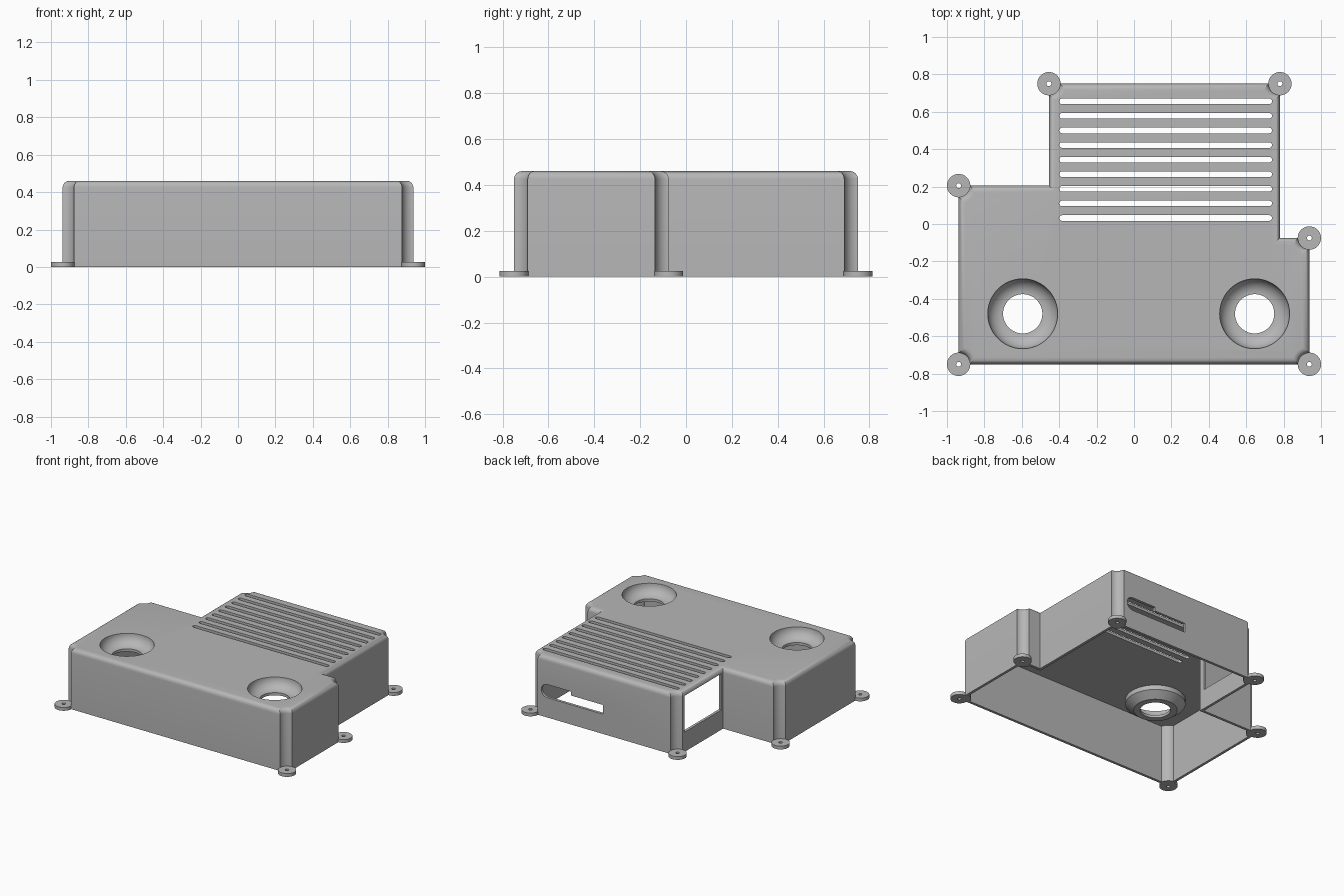
import bpy, bmesh, math

if "Cube" in bpy.data.objects:
    bpy.data.objects.remove(bpy.data.objects["Cube"], do_unlink=True)

HEIGHT, WALL, ROUND = 0.46, 0.02, 0.035
SCALLOP, FOOT_R, FOOT_H = 0.06, 0.0625, 0.025
BOWL_R, HOLE_R, BOWL_DEPTH = 0.187, 0.105, 0.08
BOWLS = [(-0.595, -0.48), (0.645, -0.48)]

# Plan corners, anticlockwise; True marks a screw corner with a scallop
CORNERS = [((-0.9375, -0.75), True), ((0.9375, -0.75), True),
           ((0.9375, -0.075), True), ((0.78, -0.075), False),
           ((0.78, 0.75), True), ((-0.455, 0.75), True),
           ((-0.455, 0.205), False), ((-0.9375, 0.205), True)]

grey = bpy.data.materials.new("matte grey")
grey.use_nodes = True
grey.diffuse_color = (0.47, 0.47, 0.47, 1)
grey.node_tree.nodes["Principled BSDF"].inputs["Base Color"].default_value = (0.47, 0.47, 0.47, 1)


def finish(name, bm, location=(0, 0, 0)):
    bmesh.ops.recalc_face_normals(bm, faces=bm.faces)
    mesh = bpy.data.meshes.new(name)
    bm.to_mesh(mesh)
    bm.free()
    mesh.materials.append(grey)
    obj = bpy.data.objects.new(name, mesh)
    obj.location = location
    bpy.context.collection.objects.link(obj)
    return obj


def activate(obj):
    bpy.ops.object.select_all(action='DESELECT')
    obj.select_set(True)
    bpy.context.view_layer.objects.active = obj


def smooth(obj):
    activate(obj)
    bpy.ops.object.shade_smooth_by_angle(angle=math.radians(35))


def bridge(bm, a, b):
    n = len(a)
    for i in range(n):
        j = (i + 1) % n
        bm.faces.new((a[i], a[j], b[j], b[i]))


def arc(cx, cy, r, start, end, steps=12):
    angles = [math.radians(start + (end - start) * i / steps) for i in range(steps + 1)]
    return [(cx + r * math.cos(a), cy + r * math.sin(a)) for a in angles]


def unit(a, b):
    length = math.dist(a, b)
    return (b[0] - a[0]) / length, (b[1] - a[1]) / length


def outline(inset):
    """Plan outline moved inwards, with a concave arc round each screw."""
    points = []
    for i, (p, scalloped) in enumerate(CORNERS):
        d1 = unit(CORNERS[i - 1][0], p)
        d2 = unit(p, CORNERS[(i + 1) % len(CORNERS)][0])
        if scalloped:
            r = SCALLOP + inset
            lean = math.degrees(math.asin(inset / r))
            for u, v in arc(0, 0, r, lean, 90 - lean):
                points.append((p[0] - d1[0] * u + d2[0] * v,
                               p[1] - d1[1] * u + d2[1] * v))
        else:
            points.append((p[0] + inset * (-d1[1] - d2[1]),
                           p[1] + inset * (d1[0] + d2[0])))
    return points


def lathe(name, profile, location, segments=48):
    """Closed ring turned from a closed (radius, z) profile."""
    bm = bmesh.new()
    rings = []
    for i in range(segments):
        a = math.tau * i / segments
        rings.append([bm.verts.new((r * math.cos(a), r * math.sin(a), z)) for r, z in profile])
    for i in range(segments):
        bridge(bm, rings[i], rings[(i + 1) % segments])
    obj = finish(name, bm, location)
    smooth(obj)
    return obj


def add_prism(bm, points, low, high, place):
    a = [bm.verts.new(place(u, v, low)) for u, v in points]
    b = [bm.verts.new(place(u, v, high)) for u, v in points]
    bm.faces.new(a)
    bm.faces.new(b)
    bridge(bm, a, b)


# Hollow case, open below, with a rounded upper edge
layers = [(WALL, HEIGHT - WALL), (WALL, 0), (0, 0)]
layers += [(ROUND - x, HEIGHT - ROUND + z) for x, z in arc(0, 0, ROUND, 0, 90, 6)]
bm = bmesh.new()
rings = [[bm.verts.new((x, y, z)) for x, y in outline(inset)] for inset, z in layers]
for lower, upper in zip(rings, rings[1:]):
    bridge(bm, lower, upper)
bm.faces.new(rings[0])
bm.faces.new(rings[-1])
case = finish("case", bm)

# Cutters: vent slots, bowl holes, rear port and side opening
bm = bmesh.new()


def flat(u, v, w):
    return u, v, w


def rear(u, v, w):
    return u, w, v


def side(u, v, w):
    return w, u, v


for i in range(9):
    y = 0.032 + 0.078 * i
    slot = arc(0.723, y, 0.015, -90, 90, 8) + arc(-0.385, y, 0.015, 90, 270, 8)
    add_prism(bm, slot, 0.4, 0.5, flat)
for x, y in BOWLS:
    add_prism(bm, arc(x, y, BOWL_R, 0, 360, 48)[:-1], 0.4, 0.5, flat)
port = [(0.17, 0.15)] + arc(0.64, 0.2, 0.05, -90, 90) + [(0.44, 0.25), (0.44, 0.22), (0.17, 0.22)]
add_prism(bm, port, 0.7, 0.8, rear)
add_prism(bm, [(0.228, 0.15), (0.67, 0.15), (0.67, 0.425), (0.228, 0.425)], -0.5, -0.42, side)
cutter = finish("cutter", bm)
cutter.hide_render = True

activate(case)
cut = case.modifiers.new("openings", 'BOOLEAN')
cut.operation = 'DIFFERENCE'
cut.solver = 'EXACT'
cut.object = cutter
bpy.ops.object.modifier_apply(modifier=cut.name)
bpy.data.objects.remove(cutter, do_unlink=True)
smooth(case)

# Sunken bowls with a central hole
width = BOWL_R - HOLE_R
bowl = [(HOLE_R + x, -z * BOWL_DEPTH / width) for x, z in arc(0, 0, width, 0, 90, 10)]
bowl += [(HOLE_R, -BOWL_DEPTH - WALL), (0.15, -BOWL_DEPTH - WALL),
         (BOWL_R + WALL, -0.055), (BOWL_R + WALL, -WALL), (BOWL_R, -WALL)]
for name, (x, y) in zip(("right_bowl", "left_bowl"), BOWLS):
    lathe(name, bowl, (x, y, HEIGHT))

# Screw feet at the scalloped corners
foot = [(0.013, 0), (FOOT_R, 0), (FOOT_R, FOOT_H), (0.013, FOOT_H)]
for i, (p, scalloped) in enumerate(CORNERS):
    if scalloped:
        lathe(f"screw_foot_{i + 1}", foot, (p[0], p[1], 0), 32)
